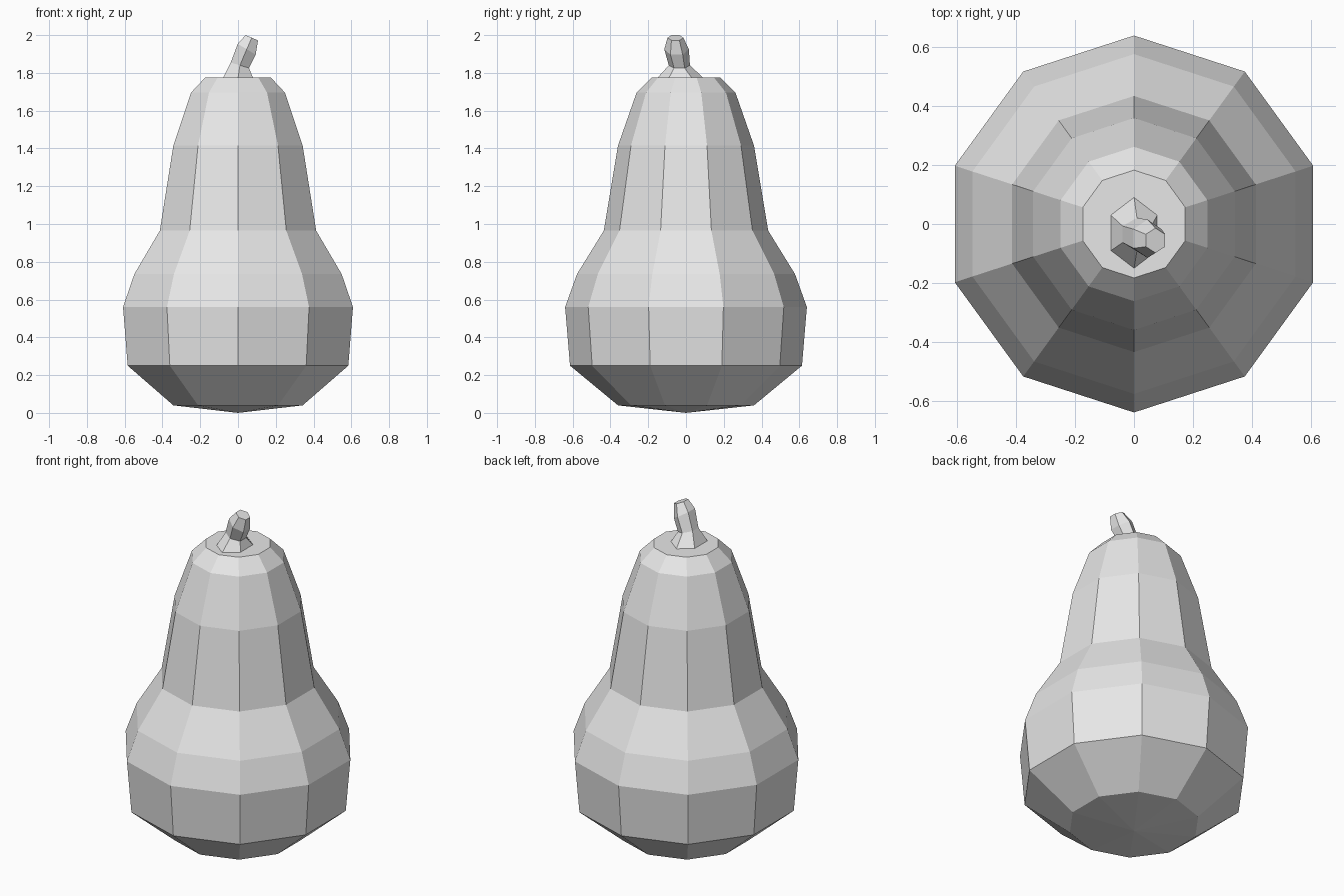
import bpy, bmesh, math

cube = bpy.data.objects.get("Cube")
if cube:
    bpy.data.objects.remove(cube, do_unlink=True)

# Single pale grey for the whole model
grey = bpy.data.materials.new("pale_grey")
grey.use_nodes = True
colour = (0.8, 0.8, 0.8, 1)
grey.diffuse_color = colour
grey.node_tree.nodes["Principled BSDF"].inputs["Base Color"].default_value = colour


def ring(bm, sides, cx, cy, z, rx, ry, tilt=0.0):
    """Ring of vertices with a corner on the y axis; tilt lowers the +x side."""
    verts = []
    for i in range(sides):
        a = math.pi / 2 + math.tau * i / sides
        dx = rx * math.cos(a)
        verts.append(bm.verts.new((cx + dx, cy + ry * math.sin(a), z - tilt * dx)))
    return verts


def loft(name, sides, rings, tip=None):
    bm = bmesh.new()
    loops = [ring(bm, sides, *r) for r in rings]
    for low, high in zip(loops, loops[1:]):
        for i in range(sides):
            j = (i + 1) % sides
            bm.faces.new((low[i], low[j], high[j], high[i]))
    bm.faces.new(loops[-1])
    # Close the bottom flat, or with a shallow point
    if tip is None:
        bm.faces.new(loops[0])
    else:
        point = bm.verts.new(tip)
        for i in range(sides):
            bm.faces.new((point, loops[0][i], loops[0][(i + 1) % sides]))
    bmesh.ops.recalc_face_normals(bm, faces=bm.faces)
    mesh = bpy.data.meshes.new(name)
    bm.to_mesh(mesh)
    bm.free()
    mesh.materials.append(grey)
    obj = bpy.data.objects.new(name, mesh)
    bpy.context.collection.objects.link(obj)
    return obj


# Ten-sided gourd body: radius and height
profile = [(0.36, 0.04), (0.614, 0.25), (0.64, 0.56), (0.577, 0.735), (0.435, 0.965),
           (0.36, 1.415), (0.262, 1.695), (0.183, 1.775)]
loft("gourd_body", 10, [(0, 0, z, r, r) for r, z in profile], tip=(0, 0, 0))

# Six-sided bent stem with a flared foot
loft("stem", 6, [
    (0.0, -0.03, 1.773, 0.092, 0.122),
    (0.01, -0.035, 1.84, 0.056, 0.056, 0.3),
    (0.046, -0.05, 1.925, 0.055, 0.065, 0.6),
    (0.073, -0.056, 1.986, 0.038, 0.042, 0.42),
])
